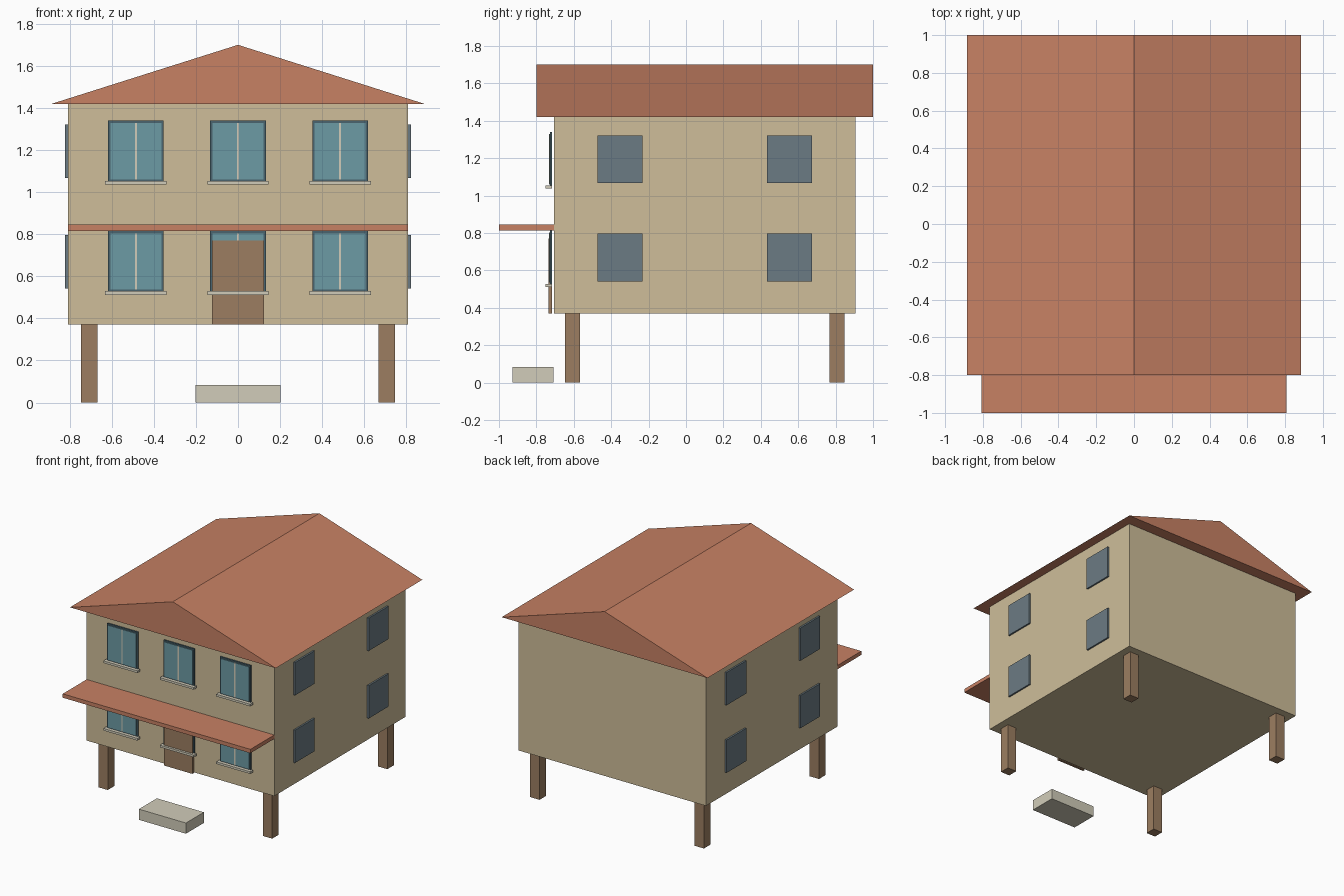
import bpy

if "Cube" in bpy.data.objects:
    bpy.data.objects.remove(bpy.data.objects["Cube"])

def material(name, rgb):
    m = bpy.data.materials.new(name)
    m.diffuse_color = (*[(c / 255) ** 2.2 for c in rgb], 1)
    m.use_nodes = True
    m.node_tree.nodes["Principled BSDF"].inputs["Base Color"].default_value = m.diffuse_color
    return m

WALL = material("plaster", (205, 188, 152))
ROOF = material("roof_tile", (198, 128, 100))
WOOD = material("wood", (155, 125, 97))
DOOR = material("door_wood", (155, 125, 97))
STONE = material("stone", (208, 203, 184))
FRAME = material("frame", (75, 100, 110))
GLASS = material("glass", (108, 153, 163))
SIDE = material("side_glass", (107, 122, 130))

def mesh(name, verts, faces, mat):
    me = bpy.data.meshes.new(name)
    me.from_pydata(verts, [], faces)
    me.materials.append(mat)
    ob = bpy.data.objects.new(name, me)
    bpy.context.collection.objects.link(ob)
    return ob

def box(name, x, y, z, mat):
    """Box from (min, max) ranges on each axis."""
    verts = [(a, b, c) for a in x for b in y for c in z]
    faces = [(0, 1, 3, 2), (4, 6, 7, 5), (0, 4, 5, 1),
             (2, 3, 7, 6), (0, 2, 6, 4), (1, 5, 7, 3)]
    return mesh(name, verts, faces, mat)

W, CY = 0.807, 0.10           # half width of the square body, its y centre
FRONT = CY - W
FLOOR, EAVE, STOREY = 0.37, 1.42, 0.525

# Body
box("house_body", (-W, W), (FRONT, CY + W), (FLOOR, EAVE), WALL)

# Gabled roof prism
R = 0.885
rv = [(x, y, z) for y in (-0.80, 1.0)
      for x, z in ((-R, EAVE), (R, EAVE), (0, 1.70))]
mesh("gable_roof", rv, [(0, 1, 2), (5, 4, 3), (0, 3, 4, 1),
                        (1, 4, 5, 2), (2, 5, 3, 0)], ROOF)

# Porch canopy and entrance step
box("porch_canopy", (-W, W), (-1.0, FRONT), (0.815, 0.845), ROOF)
box("entrance_step", (-0.202, 0.202), (-0.928, -0.708), (0, 0.083), STONE)

# Stilts
for sx in (-1, 1):
    for sy in (-1, 1):
        x, y = sx * 0.707, CY + sy * 0.707
        box("stilt", (x - 0.04, x + 0.04), (y - 0.04, y + 0.04), (0, FLOOR), WOOD)

# Front door
box("front_door", (-0.123, 0.123), (-0.735, -0.717), (FLOOR, 0.77), DOOR)

# Front windows: frame, glass, mullion and sill
for storey in range(2):
    z = 0.525 + storey * STOREY
    for x in (-0.485, 0, 0.485):
        box("window_frame", (x - 0.132, x + 0.132), (-0.726, -0.716), (z, z + 0.29), FRAME)
        box("window_glass", (x - 0.121, x + 0.121), (-0.731, -0.720), (z + 0.011, z + 0.279), GLASS)
        box("window_mullion", (x - 0.005, x + 0.005), (-0.733, -0.726), (z + 0.011, z + 0.279), STONE)
        box("window_sill", (x - 0.146, x + 0.146), (-0.752, -0.717), (z - 0.013, z + 0.004), STONE)

# Side windows on both side walls
for storey in range(2):
    z = 0.542 + storey * STOREY
    for y in (CY - 0.453, CY + 0.453):
        for s in (-1, 1):
            box("side_window", sorted((s * 0.809, s * 0.822)),
                (y - 0.121, y + 0.121), (z, z + 0.255), SIDE)
